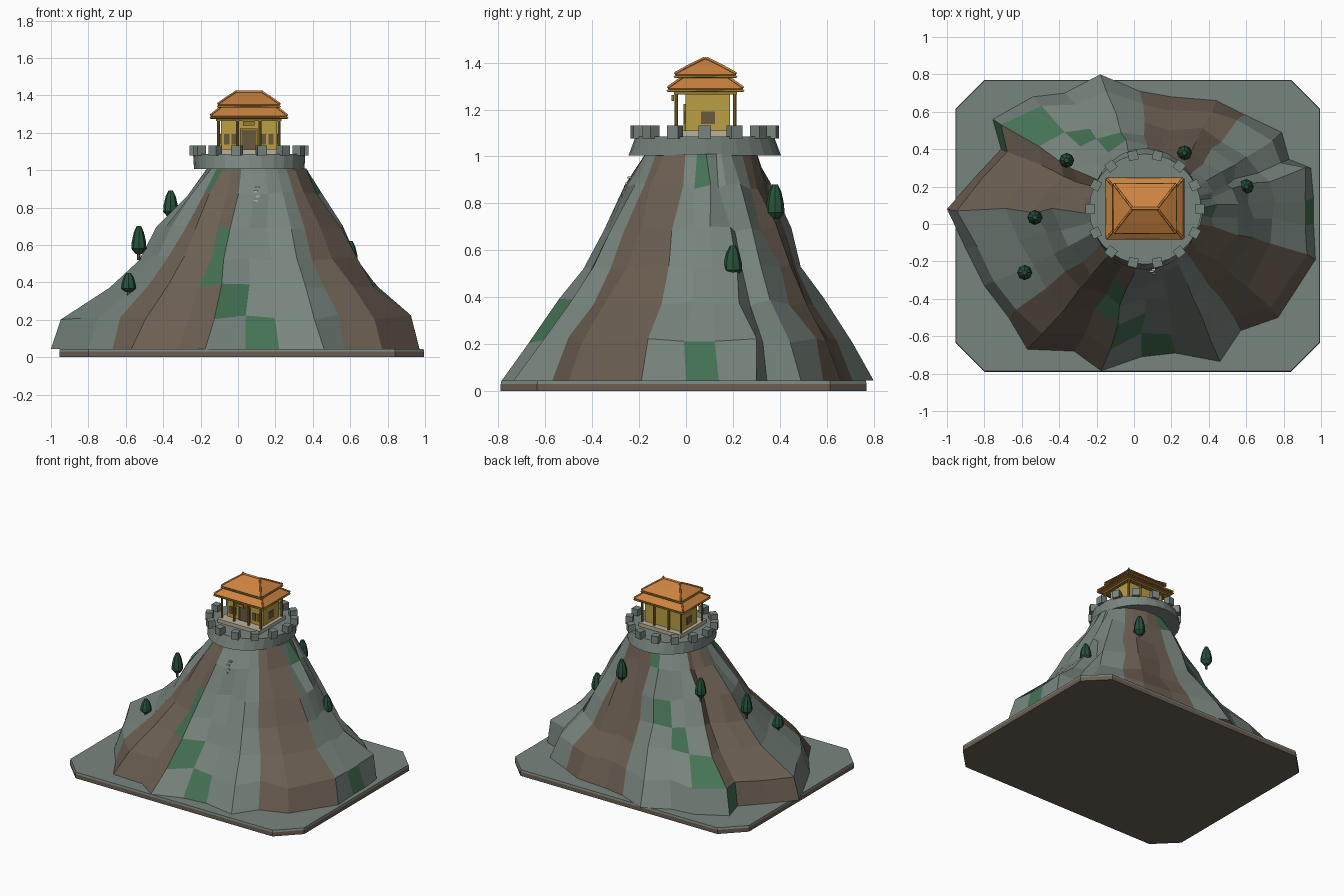
import bpy, bmesh, math, random
from mathutils import Vector

random.seed(4)
if bpy.data.objects.get("Cube"):
    bpy.data.objects.remove(bpy.data.objects["Cube"])


def material(name, color):
    m = bpy.data.materials.new(name)
    m.use_nodes = True
    m.diffuse_color = (*color, 1)
    m.node_tree.nodes["Principled BSDF"].inputs["Base Color"].default_value = (*color, 1)
    return m


STONE = material("grey stone", (.19, .235, .21))
EARTH = material("brown earth", (.15, .114, .085))
MOSS = material("moss green", (.06, .17, .09))
LEAF = material("dark leaf green", (.02, .085, .045))
ROOF = material("orange roof", (.6, .225, .05))
GOLD = material("gold wall", (.5, .35, .06))
TRIM = material("dark gold trim", (.3, .19, .03))
SAND = material("pale sandstone", (.5, .44, .33))
WOOD = material("window wood", (.14, .1, .045))


def add(name, bm, *mats):
    bmesh.ops.recalc_face_normals(bm, faces=bm.faces)
    me = bpy.data.meshes.new(name)
    bm.to_mesh(me)
    bm.free()
    for m in mats:
        me.materials.append(m)
    ob = bpy.data.objects.new(name, me)
    bpy.context.collection.objects.link(ob)
    return ob


def loft(name, loops, *mats, rule=None):
    """Skin closed loops of points; rule(column, row) picks the material."""
    bm = bmesh.new()
    rings = [[bm.verts.new(p) for p in loop] for loop in loops]
    n = len(rings[0])
    for row, (a, b) in enumerate(zip(rings, rings[1:])):
        for i in range(n):
            j = (i + 1) % n
            f = bm.faces.new((a[i], a[j], b[j], b[i]))
            f.material_index = rule(i, row) if rule else 0
    bm.faces.new(rings[0])
    bm.faces.new(rings[-1])
    return add(name, bm, *mats)


def box(name, center, size, mat, turn=0):
    bm = bmesh.new()
    bmesh.ops.create_cube(bm, size=1)
    bmesh.ops.scale(bm, vec=size, verts=bm.verts)
    ob = add(name, bm, mat)
    ob.location = center
    ob.rotation_euler.z = turn
    return ob


def ellipse(cx, cy, rx, ry, z, n):
    return [(cx + rx * math.cos(k * math.tau / n), cy + ry * math.sin(k * math.tau / n), z)
            for k in range(n)]


def bar(name, points, radius, mat):
    cu = bpy.data.curves.new(name, "CURVE")
    cu.dimensions = "3D"
    cu.bevel_depth = radius
    cu.bevel_resolution = 0
    cu.use_fill_caps = True
    sp = cu.splines.new("POLY")
    sp.points.add(len(points) - 1)
    for p, co in zip(sp.points, points):
        p.co = (*co, 1)
    cu.materials.append(mat)
    bpy.context.collection.objects.link(bpy.data.objects.new(name, cu))


# Ground slab with cut corners: earth edge, stone top
def slab_loop(z, inset=0):
    hx, hy, c = .975 - inset, .78 - inset, .155
    pts = [(hx, hy - c), (hx - c, hy), (c - hx, hy), (-hx, hy - c),
           (-hx, c - hy), (c - hx, -hy), (hx - c, -hy), (hx, c - hy)]
    return [(x + .02, y - .01, z) for x, y in pts]


loft("ground_edge", [slab_loop(0), slab_loop(.03)], EARTH)
loft("ground_top", [slab_loop(.03), slab_loop(.045, .003)], STONE)

# Mountain: irregular foot outline blended up to a small summit ellipse
FOOT = [(.96, 0), (.96, .14), (.945, .3), (.83, .345), (.79, .49), (.59, .585), (.44, .66),
        (.2, .68), (.03, .71), (-.18, .8), (-.37, .7), (-.54, .68), (-.755, .56), (-.71, .4),
        (-.85, .25), (-1, .08), (-.9, -.13), (-.8, -.33), (-.67, -.5), (-.57, -.67),
        (-.32, -.68), (-.175, -.785), (.04, -.71), (.22, -.69), (.46, -.735), (.57, -.57),
        (.77, -.5), (.97, -.19)]
LEVELS = [(.045, 0, 0), (.215, .05, .2), (.38, .36, .42), (.53, .56, .57),
          (.69, .69, .72), (.87, .88, .86), (1.01, 1, 1)]
SUMMIT = Vector((.1, .065))
loops = []
for z, fx, fy in LEVELS:
    loop = []
    for x, y in FOOT:
        foot = Vector((x, y))
        d = (foot - SUMMIT).normalized()
        top = SUMMIT + Vector((d.x * .265, d.y * .24))
        f = fx * d.x ** 2 + fy * d.y ** 2
        p = foot.lerp(top, f)
        inner = 0 < fx < 1
        if inner:
            p += d * random.uniform(-.022, .015)
            p += Vector((-d.y, d.x)) * random.uniform(-.015, .015)
        loop.append((p.x, p.y, z + (random.uniform(-.015, .015) if inner else 0)))
    loops.append(loop)

BROWN = {5, 6, 7, 12, 13, 14, 18, 19, 20, 25, 26}
GREEN = {(22, 0), (21, 1), (20, 2), (20, 3), (18, 5), (12, 0), (11, 1), (10, 2), (9, 3),
         (8, 5), (0, 0), (0, 5)}
loft("mountain", loops, STONE, EARTH, MOSS,
     rule=lambda i, row: 2 if (i, row) in GREEN else 1 if i in BROWN else 0)

# Summit terrace with battlements
CX, CY = .06, .08
loft("terrace_wall", [ellipse(CX, CY, .295, .325, 1.005, 28),
                      ellipse(CX, CY, .3, .295, 1.085, 28)], STONE)
for k in range(14):
    a = k * math.tau / 14
    box("battlement", (CX + .293 * math.cos(a), CY + .293 * math.sin(a), 1.105),
        (.05, .052, .055), STONE, a)

# Hall body on its platform
HX, HY = .058, .083
box("hall_platform", (HX, HY - .005, 1.097), (.35, .31, .028), SAND)
box("hall_walls", (HX, HY + .01, 1.205), (.3, .19, .2), GOLD)
box("eave_beam", (HX, HY, 1.275), (.35, .27, .022), TRIM)
box("upper_walls", (HX, HY, 1.33), (.27, .19, .04), GOLD)
box("door", (HX, HY - .087, 1.155), (.075, .008, .11), WOOD)
for s in (-1, 1):
    box("door_frame", (HX + s * .042, HY - .088, 1.16), (.01, .012, .125), TRIM)
    for dx in (.078, .118):
        box("front_window", (HX + s * dx, HY - .086, 1.165), (.028, .006, .055), WOOD)
    box("side_window", (HX + s * .151, HY + .01, 1.165), (.006, .06, .055), WOOD)
    for t in (-1, 1):
        for dx in (.06, .162):
            loft("post", [ellipse(HX + s * dx, HY + t * .125, .008, .008, z, 8)
                          for z in (1.11, 1.28)], TRIM)
box("door_lintel", (HX, HY - .088, 1.218), (.094, .012, .01), TRIM)
box("sign_plate", (HX, HY - .14, 1.25), (.06, .01, .025), TRIM)


# Two hipped roofs with trimmed hips, eaves and ridge
def rect(hx, hy, z):
    return [(HX + sx * hx, HY + sy * hy, z) for sx, sy in ((1, 1), (-1, 1), (-1, -1), (1, -1))]


def hip_roof(name, steps):
    hx, hy, z = steps[0]
    loops = [rect(*s) for s in steps]
    loft(name, [rect(hx - .006, hy - .006, z - .014)] + loops, ROOF)
    for hip in zip(*loops):
        bar(name + "_hip", [Vector(p) + Vector((0, 0, .004)) for p in hip], .006, ROOF)
    eave = [(x, y, q - .01) for x, y, q in loops[0]]
    for a, b in zip(eave, eave[1:] + eave[:1]):
        bar(name + "_eave", [a, b], .006, TRIM)


hip_roof("lower_roof", [(.205, .16, 1.29), (.165, .115, 1.322), (.11, .05, 1.365)])
hip_roof("upper_roof", [(.166, .13, 1.35), (.12, .07, 1.383), (.07, .006, 1.415)])
bar("roof_ridge", [(HX - .075, HY, 1.418), (HX + .075, HY, 1.418)], .008, ROOF)

# Small stone steps in the cliff
for k in range(4):
    box("cliff_step", (.095 + .01 * (k % 2), -.235 - .008 * (3 - k), .835 + .025 * k),
        (.022, .03, .01), SAND)

# Trees clinging to the slopes
for x, y, z, h in ((-.36, .34, .74, .15), (-.53, .035, .54, .16), (-.585, -.26, .34, .11),
                   (.6, .2, .48, .14), (.27, .38, .72, .16)):
    loft("tree_trunk", [ellipse(x, y, .009, .009, q, 6) for q in (z - .02, z + .03)], EARTH)
    profile = ((.018, .08), (.04, .25), (.038, .48), (.027, .8), (.012, 1))
    loft("tree_crown", [ellipse(x, y, r, r, z + h * t, 8) for r, t in profile], LEAF)
